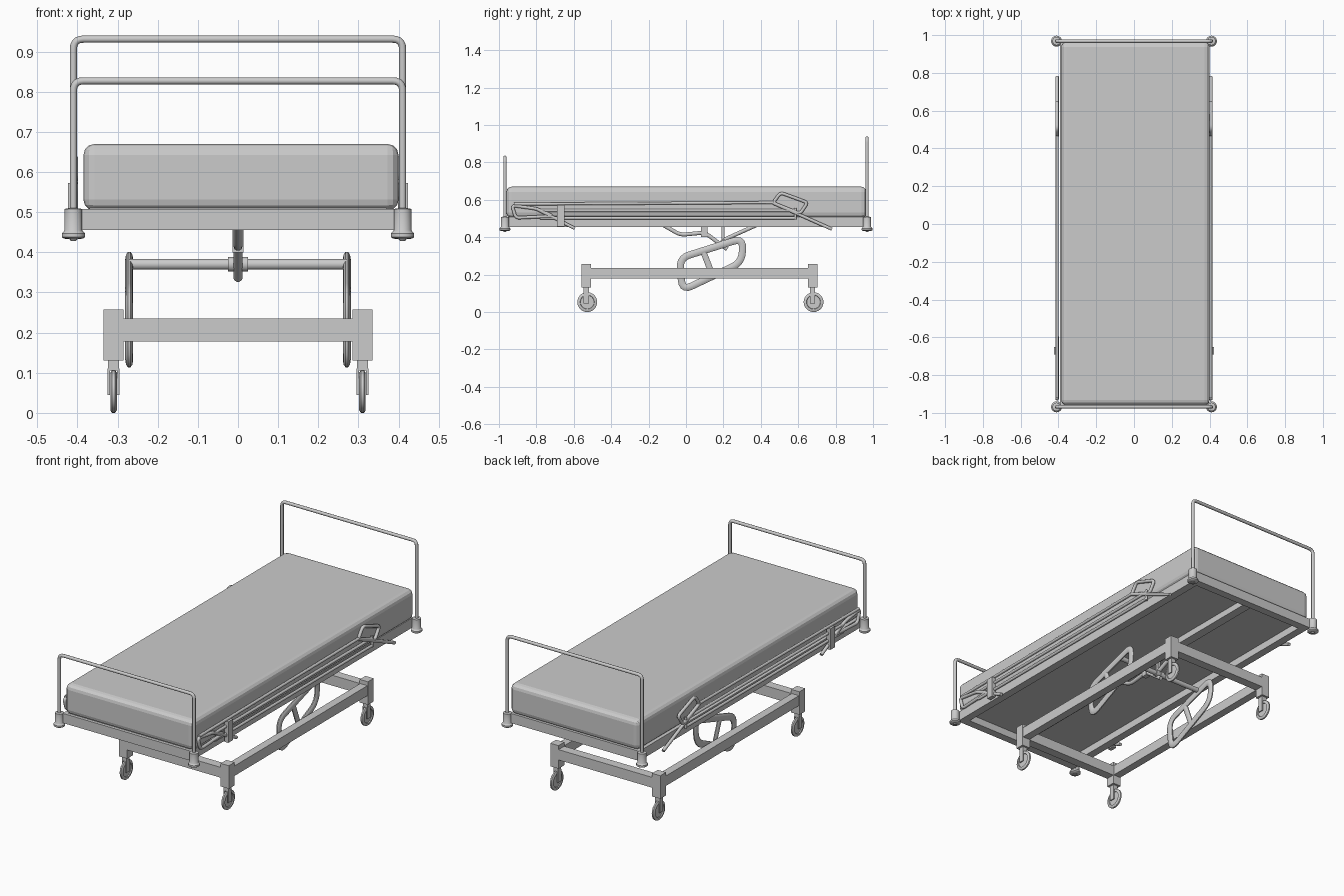
import bpy, bmesh, math
from mathutils import Vector

if "Cube" in bpy.data.objects:
    bpy.data.objects.remove(bpy.data.objects["Cube"])


def box(name, lo, hi, bevel=0.0, seg=2):
    bm = bmesh.new()
    bmesh.ops.create_cube(bm, size=1)
    for v in bm.verts:
        v.co = [(a + b) / 2 + c * (b - a) for a, b, c in zip(lo, hi, v.co)]
    if bevel:
        bmesh.ops.bevel(bm, geom=bm.edges[:], offset=bevel, segments=seg,
                        profile=0.5, affect='EDGES')
    return finish(name, bm)


def finish(name, bm):
    me = bpy.data.meshes.new(name)
    bm.to_mesh(me)
    bm.free()
    ob = bpy.data.objects.new(name, me)
    bpy.context.collection.objects.link(ob)
    return ob


def smooth(ob, angle=35):
    bpy.ops.object.select_all(action='DESELECT')
    ob.select_set(True)
    bpy.context.view_layer.objects.active = ob
    bpy.ops.object.shade_smooth_by_angle(angle=math.radians(angle))
    return ob


def lathe(name, profile, loc, axis='Z', n=24):
    """Revolve (radius, height) points around an axis."""
    bm = bmesh.new()
    rings = []
    for r, h in profile:
        ring = []
        for i in range(n):
            a = 2 * math.pi * i / n
            c, s = r * math.cos(a), r * math.sin(a)
            p = (c, s, h) if axis == 'Z' else (h, c, s)
            ring.append(bm.verts.new(Vector(p) + Vector(loc)))
        rings.append(ring)
    for a, b in zip(rings, rings[1:]):
        for i in range(n):
            bm.faces.new((a[i], a[(i + 1) % n], b[(i + 1) % n], b[i]))
    bm.faces.new(rings[0][::-1])
    bm.faces.new(rings[-1])
    bmesh.ops.recalc_face_normals(bm, faces=bm.faces[:])
    return smooth(finish(name, bm))


def tube(name, pts, r, fillet=0.0, closed=False, flat=1.0):
    """Round tube along a path with filleted corners; flat squashes it in x."""
    pts = [Vector(p) for p in pts]
    path = []
    for i, p in enumerate(pts):
        if not fillet or (not closed and i in (0, len(pts) - 1)):
            path.append(p)
            continue
        q, s = pts[i - 1], pts[(i + 1) % len(pts)]
        a = p + (q - p).normalized() * fillet
        b = p + (s - p).normalized() * fillet
        for k in range(6):
            t = k / 5
            path.append(a * (1 - t) ** 2 + p * 2 * t * (1 - t) + b * t * t)
    x0 = pts[0].x
    cu = bpy.data.curves.new(name, 'CURVE')
    cu.dimensions = '3D'
    cu.bevel_depth = r
    cu.bevel_resolution = 3
    cu.use_fill_caps = True
    sp = cu.splines.new('POLY')
    sp.points.add(len(path) - 1)
    for sp_pt, p in zip(sp.points, path):
        sp_pt.co = (*p, 1)
    sp.use_cyclic_u = closed
    tmp = bpy.data.objects.new(name + "_path", cu)
    bpy.context.collection.objects.link(tmp)
    bpy.context.view_layer.update()
    me = bpy.data.meshes.new_from_object(
        tmp.evaluated_get(bpy.context.evaluated_depsgraph_get()))
    bpy.data.objects.remove(tmp)
    for v in me.vertices:
        v.co.x = x0 + (v.co.x - x0) * flat
    ob = bpy.data.objects.new(name, me)
    bpy.context.collection.objects.link(ob)
    return smooth(ob, 50)


def side_tube(name, x, yz, r, **kw):
    return tube(name, [(x, y, z) for y, z in yz], r, **kw)


# Mattress and the panel it lies on
box("mattress", (-0.385, -0.96, 0.503), (0.40, 0.965, 0.67), 0.028, 3)
box("mattress_panel", (-0.37, -0.95, 0.495), (0.37, 0.95, 0.51))

# Bed frame: end rails, side rails, centre beam
for s, end in ((-1, "front"), (1, "back")):
    y = s * 0.945
    box(end + "_frame_rail", (-0.39, y - 0.022, 0.455), (0.39, y + 0.022, 0.508))
    # Tube hoop at each end, with corner sleeves
    top = 0.931 if s > 0 else 0.827
    y = s * 0.968
    tube(end + "_hoop", [(-0.41, y, 0.46), (-0.41, y, top), (0.41, y, top), (0.41, y, 0.46)],
         0.009, 0.025)
    for x in (-0.41, 0.41):
        lathe(end + "_corner_sleeve",
              [(0.006, 0.428), (0.010, 0.433), (0.024, 0.434), (0.029, 0.438), (0.029, 0.447),
               (0.024, 0.452), (0.022, 0.455), (0.022, 0.508), (0.010, 0.510)], (x, y, 0))
for s in (-1, 1):
    x = s * 0.37
    box("side_frame_rail", (x - 0.022, -0.95, 0.455), (x + 0.022, 0.95, 0.508))
box("centre_beam", (-0.025, -0.93, 0.46), (0.025, 0.93, 0.503))

# Wheeled base: cross beams
for y, end in ((-0.533, "front"), (0.677, "back")):
    box(end + "_base_beam", (-0.29, y - 0.025, 0.178), (0.29, y + 0.025, 0.235))

for s in (-1, 1):
    X = s * 0.31
    box("base_side_beam", (X - 0.022, -0.53, 0.18), (X + 0.022, 0.675, 0.235))
    # Leg blocks and casters
    for y in (-0.533, 0.677):
        box("leg_block", (X - 0.025, y - 0.025, 0.13), (X + 0.025, y + 0.025, 0.257))
        box("caster_cap", (X - 0.014, y - 0.014, 0.106), (X + 0.014, y + 0.014, 0.132))
        for f in (-1, 1):
            fx = X + f * 0.0115
            box("caster_fork", (fx - 0.003, y - 0.014, 0.045), (fx + 0.003, y + 0.014, 0.11))
        lathe("caster_wheel",
              [(0.036, -0.003), (0.038, -0.008), (0.047, -0.008), (0.053, -0.004),
               (0.053, 0.004), (0.047, 0.008), (0.038, 0.008), (0.036, 0.003)],
              (X, y + 0.005, 0.053), 'X', 28)
    # Foot pedal loop with inner strut
    px = s * 0.271
    side_tube("pedal_loop", px, [(-0.035, 0.288), (0.305, 0.395), (0.298, 0.265), (-0.02, 0.115)],
              0.020, fillet=0.055, closed=True, flat=0.5)
    side_tube("pedal_strut", px, [(0.09, 0.33), (0.14, 0.20)], 0.017, flat=0.5)

    # Folded side guard bars
    gx = s * 0.407
    side_tube("guard_top_bar", gx, [(-0.92, 0.577), (0.47, 0.585)], 0.008)
    for z in (0.543, 0.502):
        side_tube("guard_bar", gx, [(-0.78, z), (0.585, z)], 0.008)
    side_tube("guard_end_bar", gx, [(0.585, 0.494), (0.585, 0.555)], 0.007)
    bx = s * 0.413
    box("guard_post", (bx - 0.011, -0.69, 0.457), (bx + 0.011, -0.65, 0.573))
    # Guard handles at both ends
    side_tube("back_guard_handle", gx, [(0.465, 0.583), (0.505, 0.638), (0.65, 0.585), (0.61, 0.525)],
              0.009, fillet=0.02, closed=True)
    side_tube("back_guard_lever", gx, [(0.465, 0.583), (0.78, 0.443)], 0.009)
    side_tube("front_guard_handle", gx, [(-0.93, 0.57), (-0.80, 0.552), (-0.71, 0.513), (-0.91, 0.503)],
              0.009, fillet=0.02, closed=True)
    side_tube("front_guard_lever", gx, [(-0.80, 0.552), (-0.595, 0.447)], 0.009)

# Pedal shaft and central release linkage
tube("pedal_shaft", [(-0.27, 0.2, 0.37), (0.27, 0.2, 0.37)], 0.014)
for s in (-1, 1):
    x = s * 0.015
    tube("shaft_collar", [(x - 0.01, 0.2, 0.37), (x + 0.01, 0.2, 0.37)], 0.019)
box("linkage_block", (-0.014, 0.08, 0.40), (0.014, 0.115, 0.47))
side_tube("linkage_arm", 0, [(-0.14, 0.475), (-0.03, 0.412), (0.10, 0.425), (0.22, 0.335)],
          0.011, fillet=0.03)
side_tube("linkage_rear_arm", 0, [(0.40, 0.475), (0.20, 0.385)], 0.011)
box("linkage_hanger", (-0.008, 0.19, 0.36), (0.008, 0.206, 0.47))
